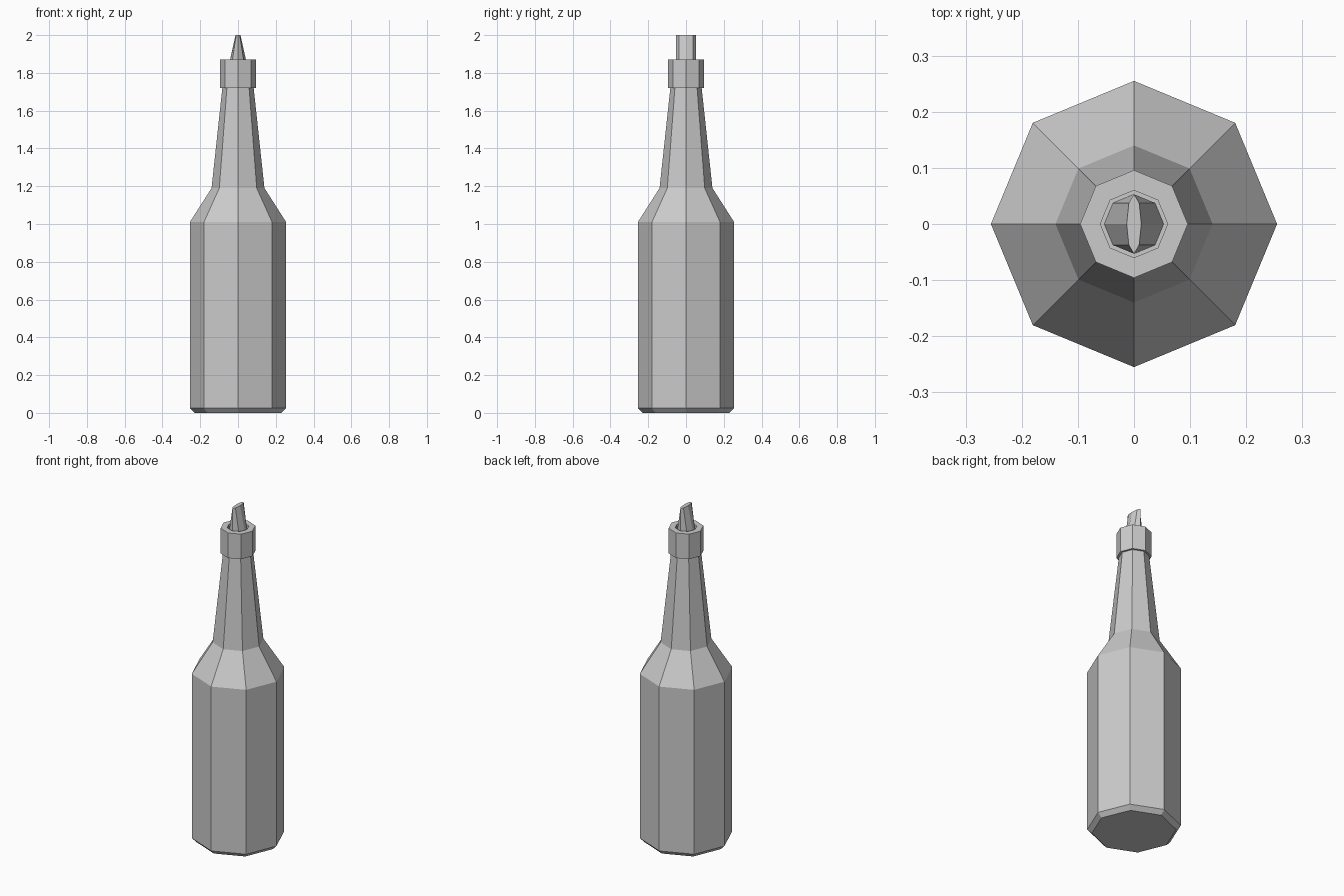
import bpy
import bmesh
from math import cos, sin, pi

SIDES = 8

old = bpy.data.objects.get("Cube")
if old:
    bpy.data.objects.remove(old, do_unlink=True)

grey = bpy.data.materials.new("light_grey")
grey.use_nodes = True
colour = (0.6, 0.6, 0.6, 1)
grey.diffuse_color = colour
grey.node_tree.nodes["Principled BSDF"].inputs["Base Color"].default_value = colour


def loft(name, rings):
    """Join octagonal rings (x radius, y radius, height) and cap both ends."""
    bm = bmesh.new()
    loops = []
    for rx, ry, z in rings:
        angles = [2 * pi * i / SIDES for i in range(SIDES)]
        loops.append([bm.verts.new((rx * cos(a), ry * sin(a), z)) for a in angles])
    for low, high in zip(loops, loops[1:]):
        for i in range(SIDES):
            j = (i + 1) % SIDES
            bm.faces.new((low[i], low[j], high[j], high[i]))
    bm.faces.new(loops[0][::-1])
    bm.faces.new(loops[-1])
    bmesh.ops.recalc_face_normals(bm, faces=bm.faces)
    mesh = bpy.data.meshes.new(name)
    bm.to_mesh(mesh)
    bm.free()
    mesh.materials.append(grey)
    obj = bpy.data.objects.new(name, mesh)
    bpy.context.collection.objects.link(obj)
    return obj


# Bottle: chamfered base, body, shoulder, neck, collar and recessed mouth
profile = [
    (0.23, 0), (0.255, 0.025), (0.255, 1.01), (0.14, 1.19), (0.083, 1.72),
    (0.096, 1.72), (0.096, 1.87), (0.06, 1.87), (0.06, 1.82),
]
loft("bottle", [(r, r, z) for r, z in profile])

# Stopper: round at the base, pinched to a thin blade at the tip
loft("pinched_stopper", [(0.053, 0.053, 1.82), (0.013, 0.053, 2.0)])
